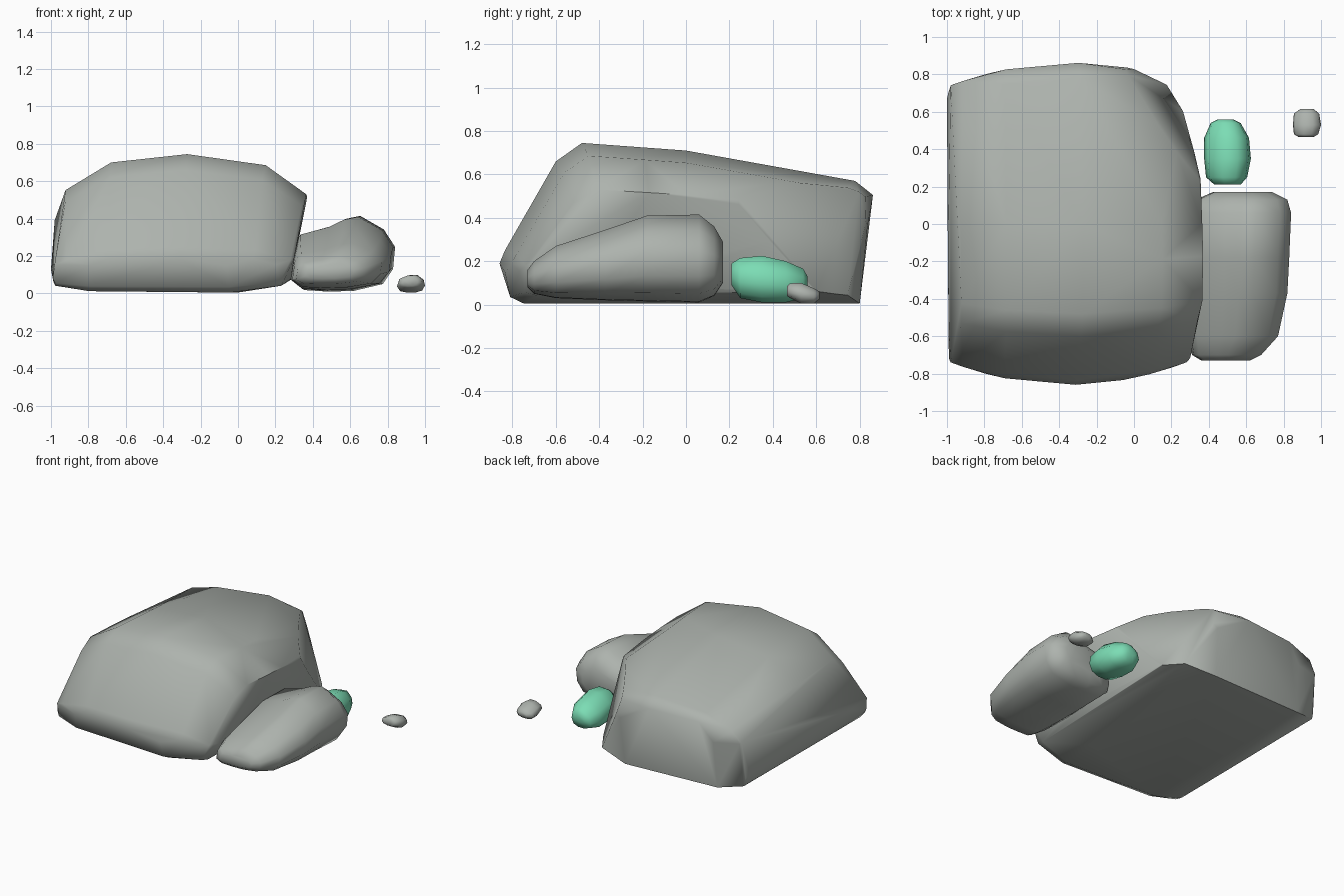
import bpy, bmesh, math
from mathutils import Vector

if "Cube" in bpy.data.objects:
    bpy.data.objects.remove(bpy.data.objects["Cube"])


def material(name, rgb):
    m = bpy.data.materials.new(name)
    m.diffuse_color = (*rgb, 1)
    m.use_nodes = True
    m.node_tree.nodes["Principled BSDF"].inputs["Base Color"].default_value = m.diffuse_color
    return m


grey = material("grey stone", (0.42, 0.45, 0.42))
green = material("mint stone", (0.20, 0.72, 0.46))


def finish(name, bm, mat, angle):
    bmesh.ops.recalc_face_normals(bm, faces=bm.faces[:])
    me = bpy.data.meshes.new(name)
    bm.to_mesh(me)
    bm.free()
    me.materials.append(mat)
    ob = bpy.data.objects.new(name, me)
    bpy.context.collection.objects.link(ob)
    bpy.ops.object.select_all(action="DESELECT")
    ob.select_set(True)
    bpy.context.view_layer.objects.active = ob
    bpy.ops.object.shade_smooth_by_angle(angle=math.radians(angle))


def sections(bm, profile, stations, bow=0.0):
    """Place a shared cross-section at stations (y, x0, x1, z0, z1); bow rounds the plan."""
    return [[bm.verts.new((x0 + u * (x1 - x0), y * (1 - bow * (2 * u - 1) ** 2), z0 + v * (z1 - z0)))
             for u, v in profile] for y, x0, x1, z0, z1 in stations]


def loft_rock(name, profile, stations, mat, angle=60):
    bm = bmesh.new()
    rings = sections(bm, profile, stations)
    n = len(profile)
    for a, b in zip(rings, rings[1:]):
        for i in range(n):
            j = (i + 1) % n
            bm.faces.new((a[i], a[j], b[j], b[i]))
    for ring in (rings[0], rings[-1]):
        bm.faces.new(ring)
    finish(name, bm, mat, angle)


def hull_rock(name, profile, stations, mat, bow, cut, angle=60):
    """Convex boulder around the stations, with one corner chipped off."""
    bm = bmesh.new()
    sections(bm, profile, stations, bow)
    res = bmesh.ops.convex_hull(bm, input=bm.verts[:])
    bmesh.ops.delete(bm, geom=[v for v in bm.verts if not v.link_faces], context="VERTS")
    bmesh.ops.remove_doubles(bm, verts=bm.verts[:], dist=0.012)
    geom = bm.verts[:] + bm.edges[:] + bm.faces[:]
    res = bmesh.ops.bisect_plane(bm, geom=geom, plane_co=cut[0], plane_no=cut[1], clear_outer=True)
    edges = [e for e in res["geom_cut"] if isinstance(e, bmesh.types.BMEdge)]
    bmesh.ops.holes_fill(bm, edges=edges)
    bmesh.ops.dissolve_limit(bm, angle_limit=math.radians(2), verts=bm.verts[:], edges=bm.edges[:])
    finish(name, bm, mat, angle)


# Large boulder with a chipped back right corner
hull_rock("large_boulder",
          [(0, .22), (.01, .1), (.15, .02), (.73, 0), (.94, .1), (1, .71),
           (.84, .92), (.53, 1), (.23, .94), (.05, .74)],
          [(-.86, -.98, .28, .15, .19), (-.835, -.99, .30, .035, .25),
           (-.77, -.99, .31, .005, .37), (-.6, -.99, .34, .005, .66),
           (-.48, -.99, .365, .005, .745), (-.2, -.995, .37, .005, .725),
           (0, -.995, .365, .005, .71), (.78, -1, .34, .005, .57),
           (.862, -.98, .31, .36, .505), (.825, -.99, .29, .005, .46)],
          grey, bow=.14, cut=((.18, .76, 0), (.83, .55, .3)))

# Medium boulder leaning on the right side
loft_rock("medium_boulder",
          [(0, .17), (.12, .02), (.36, 0), (.6, .01), (.88, .1), (.98, .3), (1, .59),
           (.89, .82), (.66, 1), (.52, .96), (.37, .86), (.1, .76), (.03, .6)],
          [(-.73, .36, .62, .08, .16), (-.70, .31, .68, .05, .2), (-.6, .29, .77, .03, .27),
           (-.37, .28, .82, .02, .345), (-.18, .28, .83, .015, .41), (.06, .29, .84, .01, .415),
           (.13, .33, .82, .04, .36), (.17, .42, .74, .1, .29)],
          grey)

# Small mint stone and tiny pebble share one rounded section
section = [(0, .35), (.1, .1), (.35, 0), (.65, 0), (.9, .12), (1, .4),
           (.95, .72), (.72, 1), (.4, .97), (.08, .72)]
loft_rock("mint_stone", section,
          [(.21, .43, .57, .09, .19), (.25, .385, .605, .03, .215), (.35, .375, .625, .01, .225),
           (.46, .375, .615, .01, .2), (.54, .41, .57, .03, .165), (.56, .45, .53, .08, .13)],
          green)
loft_rock("pebble", section,
          [(.465, .88, .96, .04, .085), (.48, .855, .985, .03, .098), (.53, .85, 1, .005, .1),
           (.59, .855, .99, .005, .075), (.615, .89, .96, .025, .06)],
          grey)
